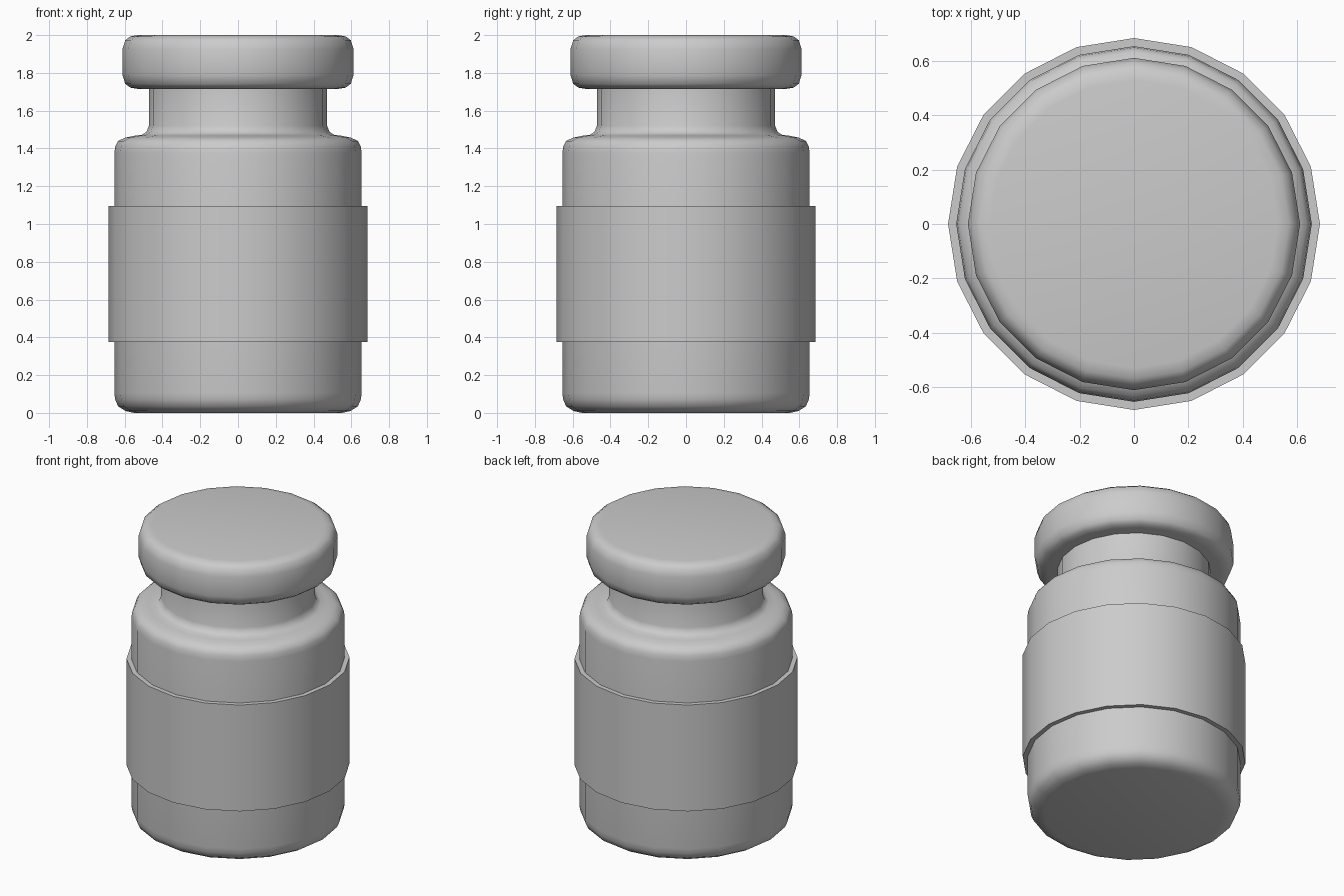
import bpy
import math

cube = bpy.data.objects.get("Cube")
if cube:
    bpy.data.objects.remove(cube, do_unlink=True)

SIDES = 20

grey = bpy.data.materials.new("plain grey")
grey.use_nodes = True
GREY = (0.6, 0.6, 0.6, 1)
grey.diffuse_color = GREY
grey.node_tree.nodes["Principled BSDF"].inputs["Base Color"].default_value = GREY


def lathe(name, profile, closed=False):
    """Spin a (radius, height) profile, listed bottom to top on the outside."""
    verts, faces = [], []
    for r, z in profile:
        for i in range(SIDES):
            a = math.tau * i / SIDES
            verts.append((r * math.cos(a), r * math.sin(a), z))
    rows = len(profile)
    for j in range(rows if closed else rows - 1):
        lo, hi = j * SIDES, (j + 1) % rows * SIDES
        for i in range(SIDES):
            k = (i + 1) % SIDES
            faces.append((lo + i, lo + k, hi + k, hi + i))
    if not closed:
        faces.append(tuple(reversed(range(SIDES))))
        faces.append(tuple(range((rows - 1) * SIDES, rows * SIDES)))
    mesh = bpy.data.meshes.new(name)
    mesh.from_pydata(verts, [], faces)
    mesh.materials.append(grey)
    obj = bpy.data.objects.new(name, mesh)
    bpy.context.collection.objects.link(obj)
    bpy.ops.object.select_all(action="DESELECT")
    obj.select_set(True)
    bpy.context.view_layer.objects.active = obj
    bpy.ops.object.shade_smooth_by_angle(angle=math.radians(50))
    return obj


# Jar body with rounded base, rounded shoulder and filleted neck
lathe("jar_body", [
    (0.55, 0), (0.595, 0.01), (0.635, 0.035), (0.65, 0.07), (0.655, 0.105),
    (0.655, 1.375), (0.65, 1.41), (0.635, 1.44), (0.595, 1.458), (0.55, 1.467),
    (0.51, 1.472), (0.485, 1.487), (0.472, 1.52), (0.472, 1.75)])

# Wide lid with rounded rims
lathe("lid", [
    (0.53, 1.715), (0.57, 1.722), (0.597, 1.742), (0.612, 1.79),
    (0.612, 1.925), (0.597, 1.973), (0.57, 1.993), (0.53, 2.0)])

# Label sleeve wrapped around the body
lathe("label_band", [
    (0.65, 0.375), (0.685, 0.375), (0.685, 1.095), (0.65, 1.095)], closed=True)
